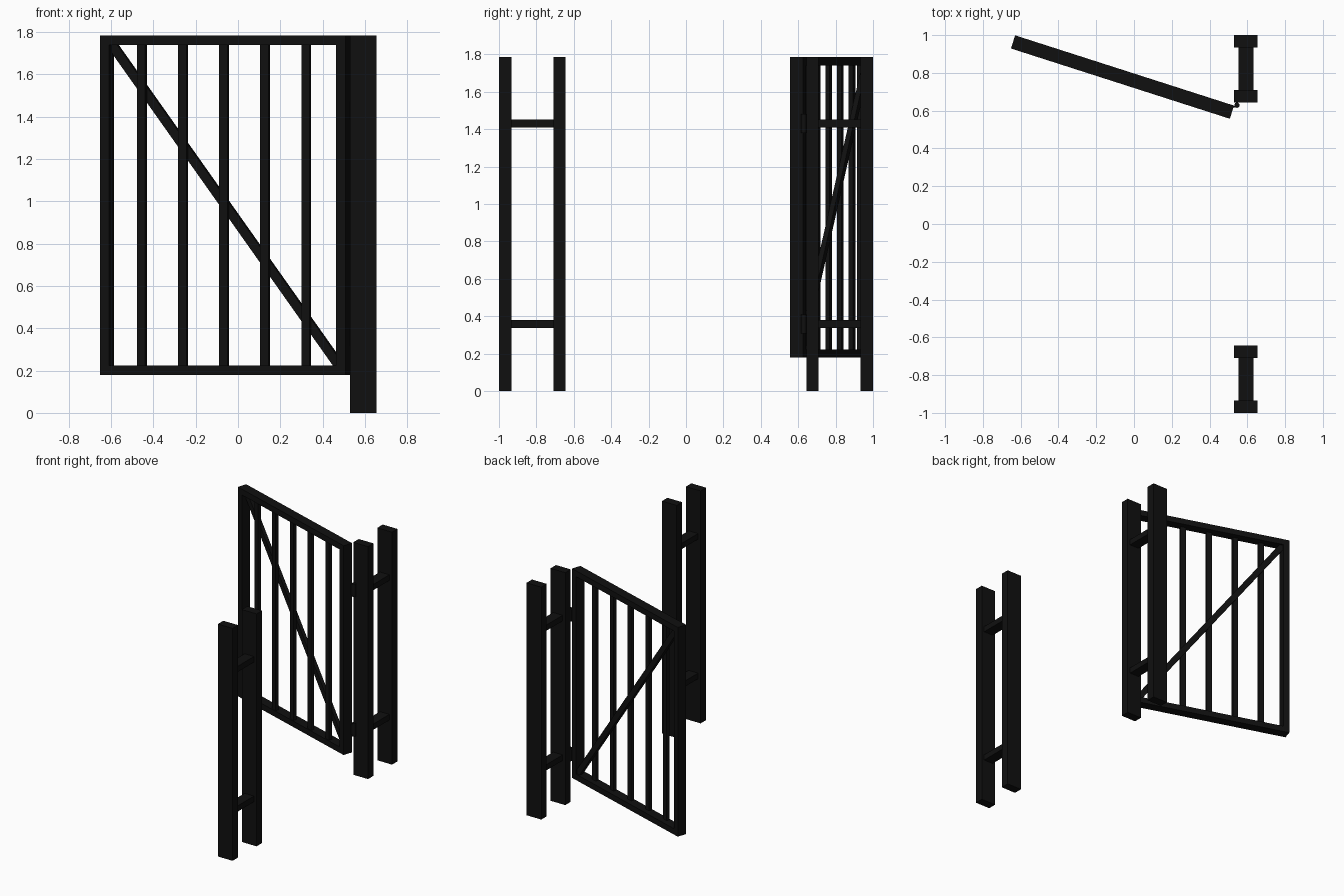
import bpy, math
from mathutils import Matrix, Vector

if "Cube" in bpy.data.objects:
    bpy.data.objects.remove(bpy.data.objects["Cube"])

mat = bpy.data.materials.new("black_paint")
mat.diffuse_color = (0.005, 0.005, 0.005, 1)
mat.use_nodes = True
mat.node_tree.nodes["Principled BSDF"].inputs["Base Color"].default_value = mat.diffuse_color

# gate leaf frame: local x along the leaf, local y towards its back
ANGLE = -math.atan2(0.372, 1.159)
LEAF = Matrix.Translation((-0.061, 0.778, 0)) @ Matrix.Rotation(ANGLE, 4, 'Z')


def box(name, size, loc, world=Matrix(), tilt=0):
    bpy.ops.mesh.primitive_cube_add(size=1)
    ob = bpy.context.object
    ob.name = name
    ob.data.transform(Matrix.Diagonal((*size, 1)))
    ob.matrix_world = world @ Matrix.Translation(loc) @ Matrix.Rotation(tilt, 4, 'Y')
    ob.data.materials.append(mat)
    return ob


# paired posts with two cross ties on each side of the opening
H = 1.785
for s, side in ((-1, "near"), (1, "far")):
    for y, pos in ((0.967, "outer"), (0.676, "inner")):
        box(f"{side}_{pos}_post", (0.125, 0.066, H), (0.592, s * y, H / 2))
    for z in (0.358, 1.43):
        box(f"{side}_post_tie", (0.08, 0.24, 0.044), (0.592, s * 0.8215, z))

# gate frame
L, T, W = 1.217, 0.073, 0.045
Z0, Z1 = 0.178, H
ZM = (Z0 + Z1) / 2
for s in (-1, 1):
    box("gate_stile", (W, T, Z1 - Z0), (s * (L - W) / 2, 0, ZM), LEAF)
for z in (Z0 + W / 2, Z1 - W / 2):
    box("gate_rail", (L - 2 * W, T, W), (0, 0, z), LEAF)

# upright bars in the front half of the frame
for k in range(-2, 3):
    box("gate_bar", (0.041, 0.025, Z1 - Z0 - 2 * W), (k * 0.204, -0.016, ZM), LEAF)

# diagonal brace behind the bars
dx, dz = L - 2 * W, Z1 - Z0 - 2 * W
box("gate_brace", (math.hypot(dx, dz), 0.027, 0.044), (0, 0.012, ZM), LEAF,
    math.atan2(dz, dx))

# hinges: barrel and leaf plate
for z in (0.358, 1.43):
    bpy.ops.mesh.primitive_cylinder_add(vertices=16, radius=0.014, depth=0.1,
                                        location=(0.545, 0.629, z))
    ob = bpy.context.object
    ob.name = "hinge_barrel"
    ob.data.materials.append(mat)
    bpy.ops.object.shade_smooth_by_angle()
    box("hinge_leaf", (0.02, 0.008, 0.08), (0.535, 0.622, z))
